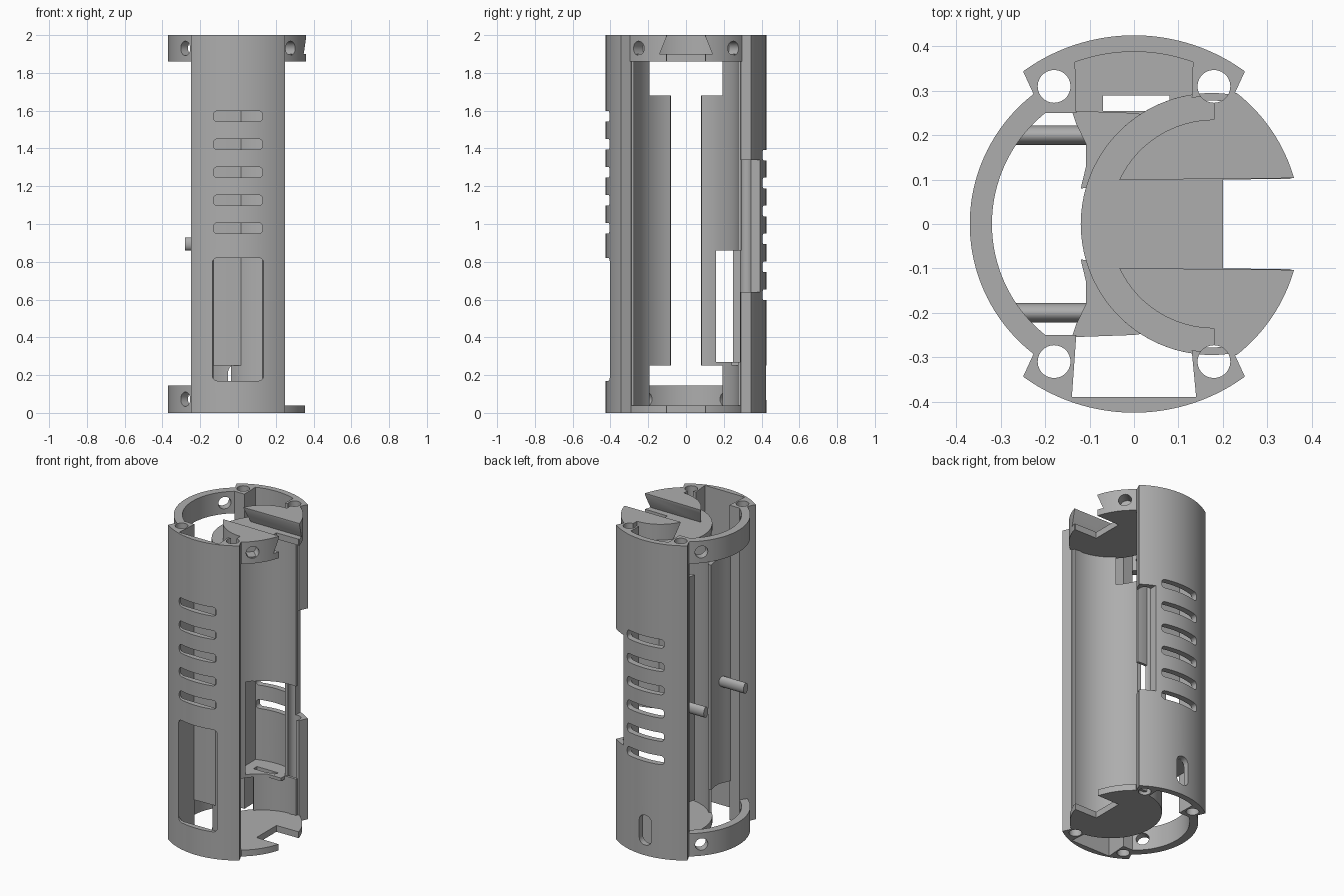
import bpy, bmesh
from math import cos, sin, radians
from mathutils import Matrix, Vector

if "Cube" in bpy.data.objects:
    bpy.data.objects.remove(bpy.data.objects["Cube"], do_unlink=True)

grey = bpy.data.materials.new("plain grey")
grey.use_nodes = True
tone = (0.42, 0.42, 0.42, 1)
grey.diffuse_color = tone
grey.node_tree.nodes["Principled BSDF"].inputs["Base Color"].default_value = tone

# Axis frames: profile u, v and extrusion direction
FRAMES = {
    "z": Matrix(((1, 0, 0), (0, 1, 0), (0, 0, 1))),
    "y": Matrix(((1, 0, 0), (0, 0, 1), (0, 1, 0))),
    "x": Matrix(((0, 0, 1), (1, 0, 0), (0, 1, 0))),
}
POST_X, POST_Y = 0.18, 0.31
CRADLE_X = 0.175


def arc(cx, cy, r, a0, a1, n=24):
    steps = [radians(a0 + (a1 - a0) * i / n) for i in range(n + 1)]
    return [(cx + r * cos(a), cy + r * sin(a)) for a in steps]


def circle(cx, cy, r, n=28):
    return arc(cx, cy, r, 0, 360, n)[:-1]


def rounded(cx, cy, w, h, r):
    pts = []
    for sx, sy, a in ((1, 1, 0), (-1, 1, 90), (-1, -1, 180), (1, -1, 270)):
        pts += arc(cx + sx * (w / 2 - r), cy + sy * (h / 2 - r), r, a, a + 90, 5)
    return pts


def box(u0, u1, v0, v1):
    return [(u0, v0), (u1, v0), (u1, v1), (u0, v1)]


def flip(pts, s):
    return [(x, y * s) for x, y in pts]


def prism(name, pts, lo, hi, axis="z"):
    bm = bmesh.new()
    frame = FRAMES[axis]
    low = [bm.verts.new(frame @ Vector((u, v, lo))) for u, v in pts]
    high = [bm.verts.new(frame @ Vector((u, v, hi))) for u, v in pts]
    bm.faces.new(low)
    bm.faces.new(high)
    for i in range(len(pts)):
        j = (i + 1) % len(pts)
        bm.faces.new((low[i], low[j], high[j], high[i]))
    bmesh.ops.recalc_face_normals(bm, faces=bm.faces)
    mesh = bpy.data.meshes.new(name)
    bm.to_mesh(mesh)
    bm.free()
    mesh.materials.append(grey)
    ob = bpy.data.objects.new(name, mesh)
    bpy.context.collection.objects.link(ob)
    return ob


def cut(ob, cutters):
    for c in cutters:
        mod = ob.modifiers.new("cut", "BOOLEAN")
        mod.operation = "DIFFERENCE"
        mod.solver = "EXACT"
        mod.object = c
    bpy.context.view_layer.update()
    done = bpy.data.meshes.new_from_object(
        ob.evaluated_get(bpy.context.evaluated_depsgraph_get()))
    ob.modifiers.clear()
    ob.data = done
    for c in cutters:
        bpy.data.objects.remove(c, do_unlink=True)
    return ob


def post_holes(s):
    return [prism("cutter", circle(x, s * POST_Y, 0.037), -0.1, 2.1)
            for x in (-POST_X, POST_X)]


def side_screw(angle, z, start, end):
    c = prism("cutter", circle(0, z, 0.038), start, end, "x")
    c.matrix_world = Matrix.Rotation(radians(angle), 4, "Z")
    return c


parts = []

# Curved front and back walls with screw posts along their edges
inner = {1: arc(0, 0, 0.388, 70, 110, 16)[::-1], -1: [(-0.14, 0.39), (0.14, 0.39)]}
for s, name in ((-1, "front_wall"), (1, "back_wall")):
    profile = arc(0, 0, 0.425, 54, 126, 40)
    profile += [(-0.225, 0.29), (-0.2, 0.25), (-0.13, 0.25)] + inner[s]
    profile += [(0.13, 0.285), (0.225, 0.29)]
    wall = prism(name, flip(profile, s), 0, 2)
    reach = sorted((s * 0.33, s * 0.5))
    tops, count = (1.57, 5) if s < 0 else (1.365, 6)
    cutters = post_holes(s)
    cutters += [prism("cutter", rounded(0, tops - i * 0.148, 0.26, 0.056, 0.02), *reach, "y")
                for i in range(count)]
    if s < 0:
        cutters.append(prism("cutter", rounded(0, 0.495, 0.27, 0.65, 0.025), *reach, "y"))
    else:
        cutters.append(prism("cutter", rounded(-0.01, 0.16, 0.085, 0.19, 0.04), *reach, "y"))
        cutters.append(prism("cutter", box(0.165, 0.4, 0.64, 1.34), 0.2, 0.5, "y"))
    parts.append(cut(wall, cutters))

# Half rings closing the open side at both ends
for name, z0, z1 in (("lower_ring", 0, 0.145), ("upper_ring", 1.86, 2)):
    band = arc(0, 0, 0.37, 127, 233, 40) + arc(0, 0, 0.32, 233, 127, 40)
    ring = prism(name, band, z0, z1)
    mid = (z0 + z1) / 2
    parts.append(cut(ring, [side_screw(a, mid, 0.25, 0.5) for a in (139, 221)]))

# Round end plates with a notch at the cradle mouth
plate = arc(CRADLE_X, 0, 0.295, 80, 280, 48)
plate += arc(0, 0, 0.37, -52, -16, 12) + [(0.2, -0.1), (0.2, 0.1)] + arc(0, 0, 0.37, 16, 52, 12)
for name, z0, z1 in (("bottom_plate", 0, 0.04), ("top_plate", 1.86, 1.9)):
    parts.append(cut(prism(name, plate, z0, z1), post_holes(1) + post_holes(-1)))

# Raised cap wings with an undercut slot between them
wing = arc(0, 0, 0.375, 16, 52, 16) + [(POST_X, 0.29), (POST_X, 0.235)]
wing += arc(POST_X, 0, 0.235, 92, 155, 20)
for s, name in ((-1, "front_cap_wing"), (1, "back_cap_wing")):
    dovetail = [(-0.14, 1.9), (0.14, 1.9), (0.095, 2.01), (-0.095, 2.01)]
    cutters = post_holes(s) + [prism("cutter", dovetail, -0.2, 0.6, "x"),
                               side_screw(s * 42, 1.93, 0.3, 0.5)]
    parts.append(cut(prism(name, flip(wing, s), 1.86, 2), cutters))

# Cylindrical cradle walls, inner rails and side pegs
for s, side in ((-1, "front"), (1, "back")):
    shell = arc(CRADLE_X, 0, 0.295, 82, 136, 24) + arc(CRADLE_X, 0, 0.278, 136, 82, 24)
    cradle = prism(side + "_cradle", flip(shell, s), 0.02, 1.88)
    rail_shape = [(-0.12, 0.08)] + arc(CRADLE_X, 0, 0.283, 163, 120, 20)
    rail_shape += [(0, 0.25), (-0.14, 0.255), (-0.13, 0.225), (-0.108, 0.18), (-0.108, 0.13)]
    rail = prism(side + "_rail", flip(rail_shape, s), 0.25, 1.68)
    if s > 0:
        for ob in (cradle, rail):
            cut(ob, [prism("cutter", box(-0.3, 0.3, 0.16, 0.34), 0.27, 0.86)])
    peg = prism(side + "_peg", [(s * 0.2 + y * 0.65, z) for y, z in circle(0, 0.895, 0.034)],
                -0.28, -0.1, "x")
    parts += [cradle, rail, peg]

# Slotted shelf behind the cradle
shelf = prism("back_shelf", box(-0.135, 0.135, 0.24, 0.392), 0.25, 0.27)
parts.append(cut(shelf, [prism("cutter", box(-0.07, 0.08, 0.255, 0.29), 0.1, 0.4)]))

bpy.ops.object.select_all(action="DESELECT")
for ob in parts:
    ob.select_set(True)
bpy.context.view_layer.objects.active = parts[0]
bpy.ops.object.shade_smooth_by_angle(angle=radians(30))
